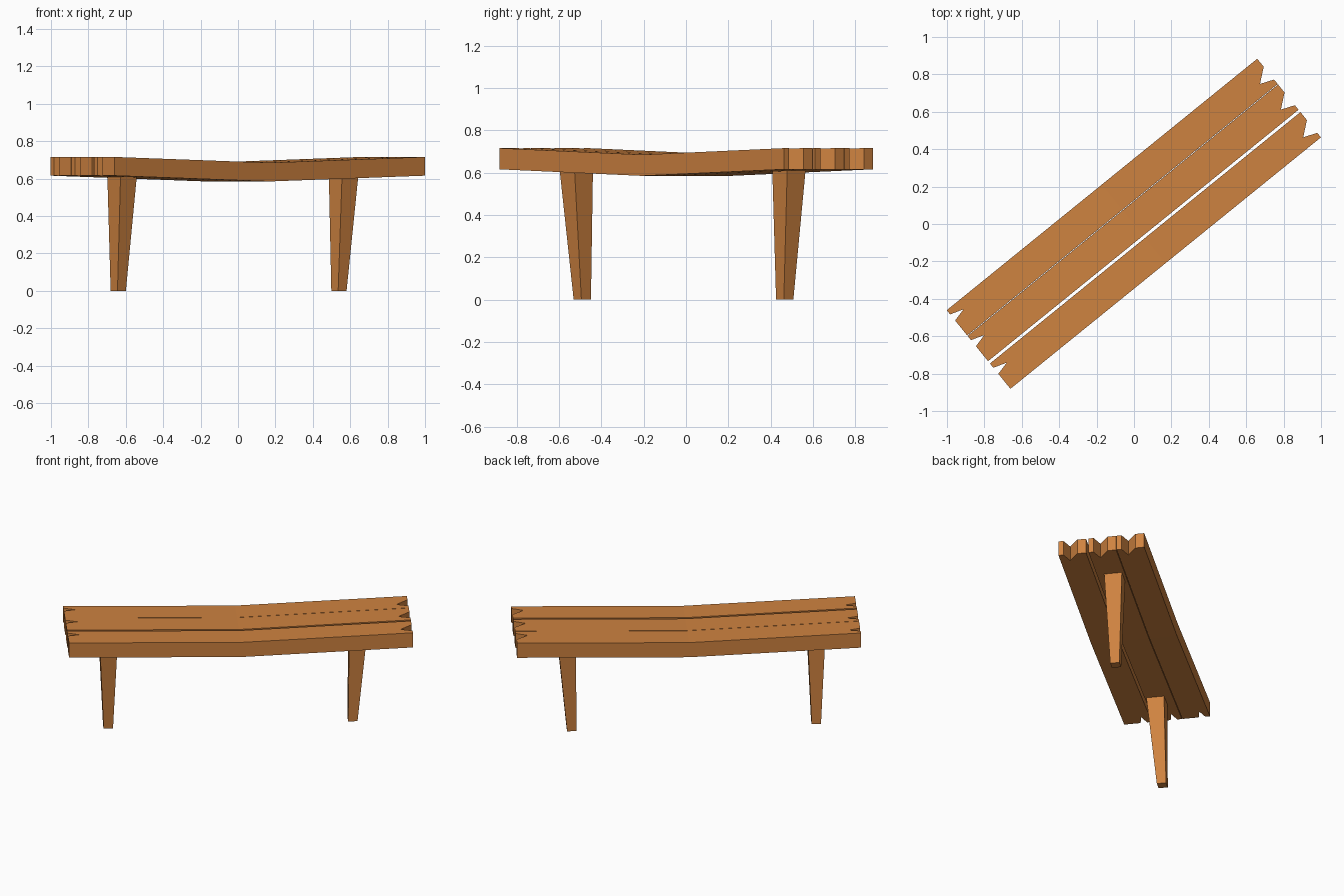
import bpy, bmesh, math
from mathutils import Matrix

if "Cube" in bpy.data.objects:
    bpy.data.objects.remove(bpy.data.objects["Cube"])

ROT = Matrix.Rotation(math.radians(39), 4, 'Z')   # bench runs diagonally
HALF, WIDTH, THICK = 1.068, 0.174, 0.1
SAG_Z, SLOPE = 0.685, 0.029                        # top height at the middle bend

wood = bpy.data.materials.new("warm wood")
wood.diffuse_color = (0.62, 0.225, 0.051, 1)
wood.use_nodes = True
wood.node_tree.nodes["Principled BSDF"].inputs["Base Color"].default_value = wood.diffuse_color


def finish(name, bm):
    bmesh.ops.recalc_face_normals(bm, faces=bm.faces)
    bm.transform(ROT)
    me = bpy.data.meshes.new(name)
    bm.to_mesh(me)
    bm.free()
    me.materials.append(wood)
    ob = bpy.data.objects.new(name, me)
    bpy.context.collection.objects.link(ob)


# Plank: outline with a V notch at each end, bent in the middle
def plank(name, top):
    def end(sign, offsets):
        a, b, c = offsets
        return [(sign * HALF, top), (sign * HALF, top - a), (sign * (HALF - 0.073), top - b),
                (sign * HALF, top - c), (sign * HALF, top - WIDTH)]
    right = end(1, (0.055, 0.114, 0.143))
    left = end(-1, (0.029, 0.053, 0.071))[::-1]
    ring = [(0, top)] + right + [(0, top - WIDTH)] + left
    bm = bmesh.new()
    upper = [bm.verts.new((s, t, SAG_Z + SLOPE * abs(s))) for s, t in ring]
    lower = [bm.verts.new((s, t, SAG_Z + SLOPE * abs(s) - THICK)) for s, t in ring]
    for vs in (upper, lower):
        bm.faces.new(vs[:7])
        bm.faces.new(vs[6:] + vs[:1])
    n = len(ring)
    for i in range(n):
        j = (i + 1) % n
        bm.faces.new((upper[i], upper[j], lower[j], lower[i]))
    finish(name, bm)


# Leg: square, tapered and slightly splayed
def leg(name, foot, head):
    bm = bmesh.new()
    rows = []
    for (s, t), h, z in ((foot, 0.029, 0), (head, 0.056, 0.615)):
        rows.append([bm.verts.new((s + x * h, t + y * h, z))
                     for x, y in ((-1, -1), (1, -1), (1, 1), (-1, 1))])
    bm.faces.new(rows[0])
    bm.faces.new(rows[1])
    for i in range(4):
        j = (i + 1) % 4
        bm.faces.new((rows[0][i], rows[0][j], rows[1][j], rows[1][i]))
    finish(name, bm)


for name, top in (("back_plank", 0.272), ("middle_plank", 0.095), ("front_plank", -0.095)):
    plank(name, top)
leg("left_leg", (-0.806, 0.022), (-0.808, -0.013))
leg("right_leg", (0.713, 0.023), (0.745, 0.023))
